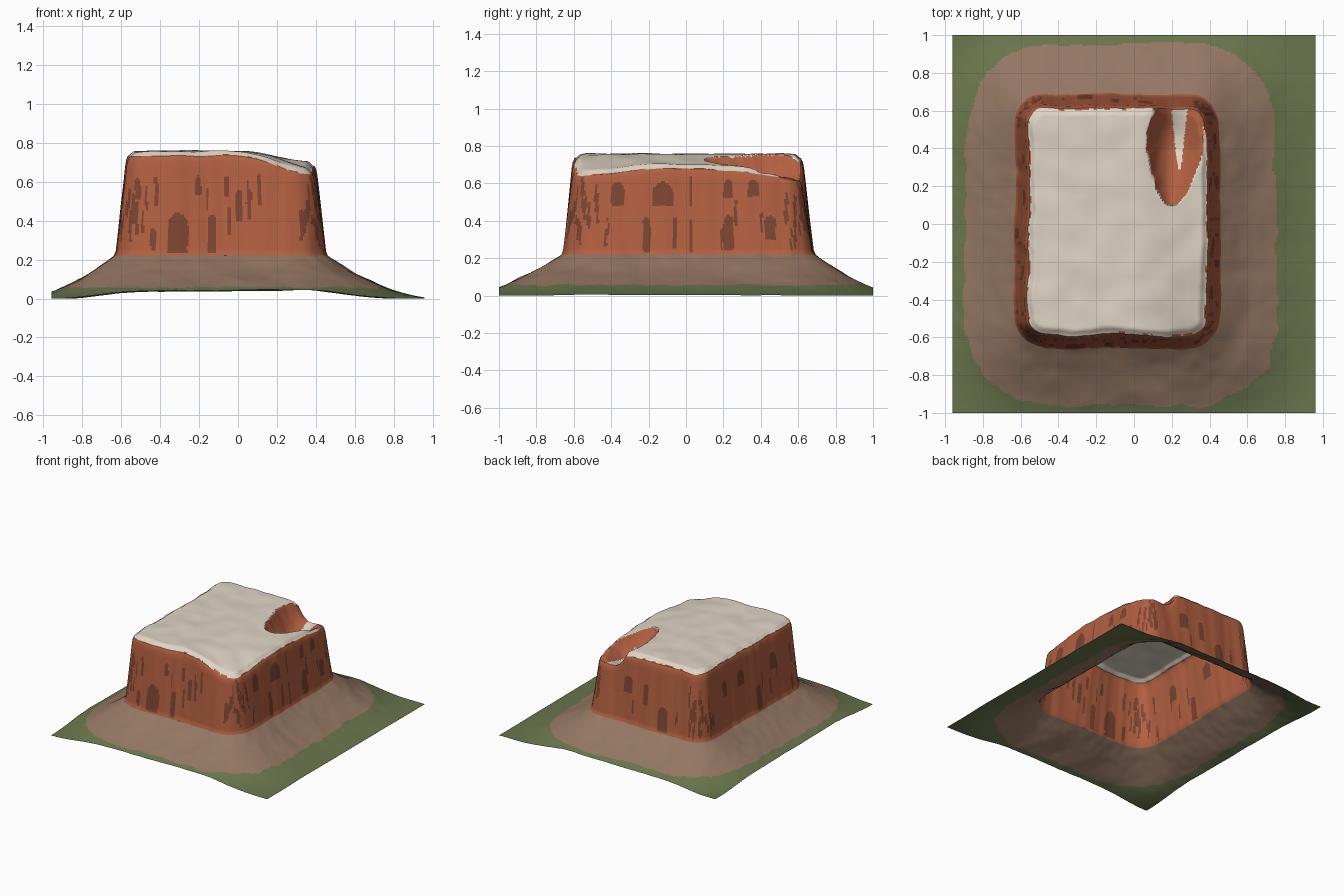
import bpy, math, random
from mathutils import Vector, noise

random.seed(7)
old = bpy.data.objects.get("Cube")
if old:
    bpy.data.objects.remove(old)

# Overall layout
CX, CY = -0.087, 0.013           # middle of the mesa
HX, HY, ROUND = 0.541, 0.674, 0.16
EDGE_X, EDGE_Y = 0.96, 1.0       # half size of the ground sheet
RIM = -0.073                     # inset of the summit edge


def material(name, colour):
    m = bpy.data.materials.new(name)
    m.use_nodes = True
    m.diffuse_color = (*colour, 1)
    m.node_tree.nodes["Principled BSDF"].inputs["Base Color"].default_value = (*colour, 1)
    return m


grass = material("grass green", (0.142, 0.18, 0.073))
earth = material("earth brown", (0.30, 0.185, 0.125))
rock = material("red rock", (0.44, 0.115, 0.052))
dark_rock = material("dark red rock", (0.205, 0.06, 0.031))
pale = material("pale stone", (0.74, 0.66, 0.56))


def wave(x, y, scale, seed=0.0):
    return noise.noise(Vector((x * scale, y * scale, seed)))


def smooth(a, b, v):
    t = min(1, max(0, (v - a) / (b - a)))
    return t * t * (3 - 2 * t)


def distance(x, y):
    """Signed distance to the rounded, slightly wavy foot of the cliff."""
    qx = abs(x - CX) - HX + ROUND
    qy = abs(y - CY) - HY + ROUND
    d = math.hypot(max(qx, 0), max(qy, 0)) + min(max(qx, qy), 0) - ROUND
    return d + 0.018 * wave(x, y, 4) + 0.006 * wave(x, y, 14, 3)


def slope_part(x, y):
    """How far down the earth slope a point lies: 0 at the cliff, 1 at the toe."""
    return max(0, distance(x, y)) / (0.52 + 0.035 * x - 0.03 * y)


def ground(x, y):
    part = slope_part(x, y)
    h = 0.22 * max(0, 1 - part) ** 1.72
    return max(0, h + 0.010 * wave(x, y, 5, 8) * smooth(0, 0.2, part) * smooth(0.7, 0.4, part))


def gully(x, y):
    """Position across the gully (0 in the middle, 1 at its lip) and along it."""
    along = min(1, max(0, (y - 0.10) / 0.3))
    half = 0.15 * along ** 0.45 * (1 - 0.15 * smooth(0.48, 0.62, y)) + 0.006 * wave(x, y, 20, 2)
    middle = 0.20 + 0.018 * along + 0.02 * smooth(0.48, 0.62, y)
    return (abs(x - middle) / half if half > 0.01 else 9), along


def summit(x, y):
    z = 0.757 - smooth(0, 0.40, x) * (0.055 + 0.165 * (y + 0.05) ** 2)
    z -= 0.024 * smooth(RIM - 0.035, RIM, distance(x, y))
    z += 0.008 * wave(x, y, 7, 5)
    across, along = gully(x, y)
    if across < 1:
        floor = 0.70 - 0.13 * along + 0.04 * smooth(0.45, 0.62, y)
        z += (min(z, floor) - z) * (1 - across ** 2)
    return z


# Rays from the middle, with four aimed exactly at the sheet corners
COUNT = 480
angles = [2 * math.pi * i / COUNT for i in range(COUNT)]
for sx in (-1, 1):
    for sy in (-1, 1):
        a = math.atan2(sy * EDGE_Y - CY, sx * EDGE_X - CX) % (2 * math.pi)
        angles[round(a / (2 * math.pi) * COUNT) % COUNT] = a
rays = [(math.cos(a), math.sin(a)) for a in angles]


def contour(offset):
    """Points on each ray at one distance from the foot of the cliff."""
    points = []
    for c, s in rays:
        near, far = 0.0, 1.3
        for _ in range(22):
            mid = (near + far) / 2
            if distance(CX + c * mid, CY + s * mid) < offset:
                near = mid
            else:
                far = mid
        points.append((CX + c * near, CY + s * near))
    return points


def sheet_edge():
    points = []
    for c, s in rays:
        tx = (math.copysign(EDGE_X, c) - CX) / c if abs(c) > 1e-6 else 9
        ty = (math.copysign(EDGE_Y, s) - CY) / s if abs(s) > 1e-6 else 9
        t = min(tx, ty)
        points.append((CX + c * t, CY + s * t))
    return points


def mix(p, q, t):
    return [(a[0] + (b[0] - a[0]) * t, a[1] + (b[1] - a[1]) * t) for a, b in zip(p, q)]


def lofted(name, rings, mats, rule, tip=None):
    """Skin rings from outside/below to inside/above; rule picks each face's material."""
    verts = [v for ring in rings for v in ring]
    faces = []
    for r in range(len(rings) - 1):
        for i in range(COUNT):
            j = (i + 1) % COUNT
            a, b = r * COUNT, (r + 1) * COUNT
            faces.append((a + i, a + j, b + j, b + i))
    if tip:
        last = len(verts) - COUNT
        verts.append(tip)
        faces += [(last + i, last + (i + 1) % COUNT, len(verts) - 1) for i in range(COUNT)]
    mesh = bpy.data.meshes.new(name)
    mesh.from_pydata(verts, [], faces)
    for m in mats:
        mesh.materials.append(m)
    for p in mesh.polygons:
        p.material_index = rule(p.center)
    obj = bpy.data.objects.new(name, mesh)
    bpy.context.collection.objects.link(obj)
    bpy.ops.object.select_all(action='DESELECT')
    obj.select_set(True)
    bpy.context.view_layer.objects.active = obj
    bpy.ops.object.shade_smooth_by_angle(angle=math.radians(40))


# Ground: grass sheet rising to an earth slope
foot, edge = contour(0), sheet_edge()
rings = [[(x, y, ground(x, y)) for x, y in mix(edge, foot, k / 44)] for k in range(45)]
lofted("earth_slope", rings, [grass, earth],
       lambda c: int(slope_part(c.x, c.y) < 0.545 + 0.04 * wave(c.x, c.y, 9, 4)))

# Stains and hollows on each cliff side: (start, end, bottom, top)
stains = {
    "front": [(-0.36, -0.26, 0.23, 0.44), (-0.155, -0.11, 0.23, 0.43), (0.10, 0.12, 0.48, 0.64),
              (-0.22, -0.19, 0.53, 0.63), (-0.01, 0.02, 0.40, 0.56), (0.05, 0.07, 0.40, 0.56),
              (-0.07, -0.05, 0.53, 0.63), (-0.43, -0.41, 0.48, 0.63), (-0.45, -0.42, 0.24, 0.36),
              (-0.53, -0.50, 0.51, 0.62)],
    "left": [(-0.18, -0.07, 0.48, 0.61), (0.20, 0.255, 0.24, 0.43), (0.20, 0.25, 0.52, 0.62),
             (-0.40, -0.33, 0.48, 0.61), (-0.23, -0.19, 0.23, 0.42), (0.33, 0.39, 0.53, 0.62),
             (-0.07, -0.05, 0.25, 0.42), (0.02, 0.035, 0.23, 0.41), (0.42, 0.48, 0.30, 0.43),
             (0.02, 0.035, 0.48, 0.64), (-0.49, -0.47, 0.44, 0.60)],
    "back": [(-0.30, -0.22, 0.23, 0.42), (0.02, 0.10, 0.45, 0.58), (-0.12, -0.08, 0.40, 0.56)],
    "right": [(-0.30, -0.22, 0.47, 0.60), (0.10, 0.18, 0.49, 0.61), (0.32, 0.37, 0.48, 0.60),
              (-0.08, -0.02, 0.23, 0.42)],
}
for side, items in stains.items():
    mid, half = (CX, HX) if side in ("front", "back") else (CY, HY)
    for k in range(24):
        # thin streaks gather towards the corners
        u = random.uniform(-1, 1) if k < 6 else random.choice((-1, 1)) * random.uniform(0.76, 1)
        start, low = mid + u * (half - 0.03), random.uniform(0.23, 0.50)
        items.append((start, start + random.uniform(0.010, 0.018), low,
                      low + random.uniform(0.10, 0.17)))


def cliff_rule(c):
    qx, qy = abs(c.x - CX) - HX, abs(c.y - CY) - HY
    if qy > qx:
        side, u = ("back" if c.y > CY else "front"), c.x
    else:
        side, u = ("left" if c.x > CX else "right"), c.y
    for a, b, low, high in stains[side]:
        if a < u < b and low < c.z < high - 0.4 * (b - a) * (2 * (u - a) / (b - a) - 1) ** 2:
            return 1
    return 0


# Cliff: wall leaning inwards, rounded over at the rim
profile = [(0, 0), (-0.010, 0.05), (-0.036, 0.5), (-0.058, 0.9), (-0.064, 0.96), (RIM, 1)]
rim = contour(RIM)
top = [summit(x, y) for x, y in rim]
base = [ground(x, y) for x, y in foot]
rings = []
for (o0, s0), (o1, s1) in zip(profile, profile[1:]):
    steps = max(1, round((s1 - s0) * 44))
    lower, upper = contour(o0), contour(o1)
    for k in range(steps + (s1 == 1)):
        t = k / steps
        s = s0 + (s1 - s0) * t
        rings.append([(x, y, b + (h - b) * s)
                      for (x, y), b, h in zip(mix(lower, upper, t), base, top)])
lofted("cliff_wall", rings, [rock, dark_rock], cliff_rule)


# Summit: pale cap with a gully cut through its back edge
def summit_rule(c):
    across, along = gully(c.x, c.y)
    if across < 1:
        return int(c.y < 0.29 or abs(c.x - 0.24) > 0.01 + 0.1 * (c.y - 0.29))
    return int(distance(c.x, c.y) > RIM - 0.003 + 0.012 * wave(c.x, c.y, 25, 6))


centre = [(CX, CY)] * COUNT
rings = [[(x, y, summit(x, y)) for x, y in mix(rim, centre, k / 56)] for k in range(56)]
lofted("summit_cap", rings, [pale, rock], summit_rule, (CX, CY, summit(CX, CY)))
